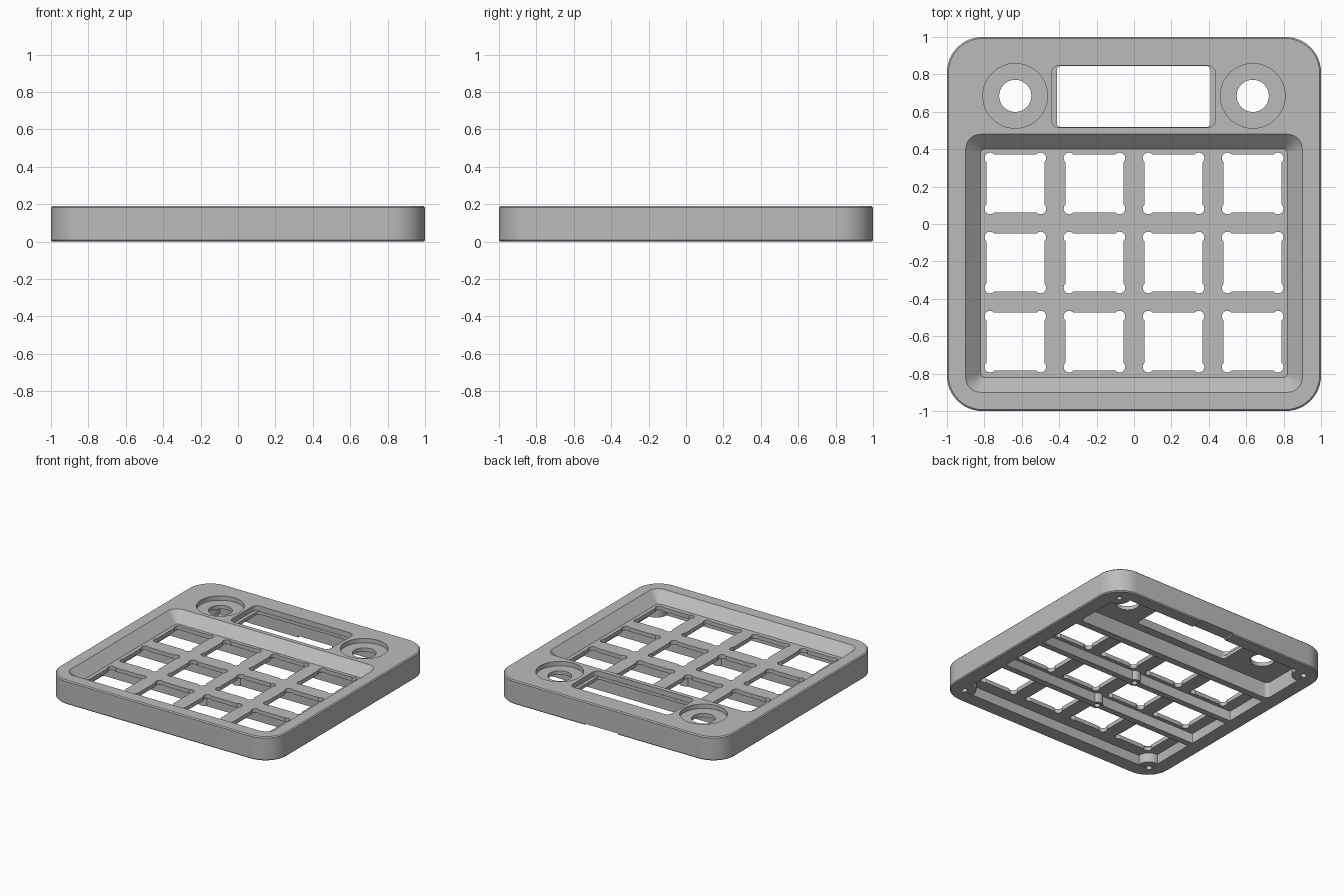
import bpy
import bmesh
from math import sin, cos, acos, pi, radians

cube = bpy.data.objects.get("Cube")
if cube:
    bpy.data.objects.remove(cube)

grey = bpy.data.materials.new("plain grey")
grey.use_nodes = True
GREY = (0.5, 0.5, 0.5, 1)
grey.diffuse_color = GREY
grey.node_tree.nodes["Principled BSDF"].inputs["Base Color"].default_value = GREY


# Outlines, all counter-clockwise
def rounded(x0, x1, y0, y1, r, n=8):
    pts = []
    corners = [(x1 - r, y1 - r), (x0 + r, y1 - r), (x0 + r, y0 + r), (x1 - r, y0 + r)]
    for q, (cx, cy) in enumerate(corners):
        for i in range(n + 1):
            a = (q + i / n) * pi / 2
            pts.append((cx + r * cos(a), cy + r * sin(a)))
    return pts


def circle(cx, cy, r, n=32):
    return [(cx + r * cos(2 * pi * i / n), cy + r * sin(2 * pi * i / n)) for i in range(n)]


def key_outline(cx, cy, half=0.155, c=0.135, r=0.03, n=8):
    # square with a round relief at each corner
    start = acos((half - c) / r)
    pts = []
    for q in range(4):
        turn = q * pi / 2
        px, py = c * (cos(turn) - sin(turn)), c * (sin(turn) + cos(turn))
        for i in range(n + 1):
            a = turn - start + (pi / 2 + 2 * start) * i / n
            pts.append((cx + px + r * cos(a), cy + py + r * sin(a)))
    return pts


def loft(bm, layers):
    rings = [[bm.verts.new((x, y, z)) for x, y in outline] for outline, z in layers]
    bm.faces.new(list(reversed(rings[0])))
    bm.faces.new(rings[-1])
    for low, high in zip(rings, rings[1:]):
        for i in range(len(low)):
            j = (i + 1) % len(low)
            bm.faces.new((low[i], low[j], high[j], high[i]))


def solid(name, lofts):
    bm = bmesh.new()
    for layers in lofts:
        loft(bm, layers)
    mesh = bpy.data.meshes.new(name)
    bm.to_mesh(mesh)
    bm.free()
    obj = bpy.data.objects.new(name, mesh)
    bpy.context.collection.objects.link(obj)
    mesh.materials.append(grey)
    return obj


def prism(outline, z0, z1):
    return [(outline, z0), (outline, z1)]


def combine(target, tool, operation):
    mod = target.modifiers.new(tool.name, "BOOLEAN")
    mod.operation = operation
    mod.solver = "EXACT"
    mod.object = tool
    deps = bpy.context.evaluated_depsgraph_get()
    mesh = bpy.data.meshes.new_from_object(target.evaluated_get(deps))
    target.modifiers.clear()
    target.data = mesh
    bpy.data.objects.remove(tool)


TOP, PLATE_TOP, PLATE_LOW, BELOW, ABOVE = 0.19, 0.11, 0.078, -0.1, 0.3
PITCH, KEY_Y, KNOB_X, KNOB_Y = 0.423, 0.217, 0.635, 0.685
rows = [KEY_Y - PITCH * i for i in range(3)]
columns = [PITCH * (i - 1.5) for i in range(4)]

# Outer case with softened rims
full = rounded(-1, 1, -1, 1, 0.19, 12)
inset = rounded(-0.992, 0.992, -0.992, 0.992, 0.182, 12)
case = solid("keypad_case", [[(inset, 0), (full, 0.008), (full, TOP - 0.008), (inset, TOP)]])


# Sloping key well, continued above the top
def well(grow):
    return rounded(-0.82 - grow, 0.82 + grow, -0.82 - grow, 0.4 + grow, 0.02 + 0.75 * grow)


combine(case, solid("well", [[(well(0), PLATE_TOP), (well(0.08), TOP), (well(0.09), TOP + 0.01)]]), "DIFFERENCE")

# Underside pockets, leaving ribs between the rows
rib = 0.025
pockets = []
edges = [0.42, rows[0] - PITCH / 2, rows[1] - PITCH / 2, -0.88 - rib]
for high, low in zip(edges, edges[1:]):
    pockets.append(prism(rounded(-0.88, 0.88, low + rib, high - rib, 0.01, 2), BELOW, PLATE_LOW))
pockets.append(prism(rounded(-0.88, 0.88, 0.45, 0.9, 0.03, 4), BELOW, 0.125))
combine(case, solid("pockets", pockets), "DIFFERENCE")

# Screw bosses in the corners and on the ribs
corners = [(sx * 0.87, sy * 0.87) for sx in (-1, 1) for sy in (-1, 1)]
centres = [(0, edges[1]), (0, edges[2])]
bosses = [prism(circle(x, y, 0.085), 0.003, 0.14 if y > 0 else 0.09) for x, y in corners]
bosses += [prism(circle(x, y, 0.045), 0.003, 0.09) for x, y in centres]
combine(case, solid("bosses", bosses), "UNION")
holes = [prism(circle(x, y, 0.022, 16), BELOW, 0.07) for x, y in corners + centres]
combine(case, solid("screw_holes", holes), "DIFFERENCE")

# Key openings
keys = [prism(key_outline(x, y), BELOW, ABOVE) for x in columns for y in rows]
combine(case, solid("key_openings", keys), "DIFFERENCE")

# Knob dishes and shaft holes
for name, r, z in (("dishes", 0.173, 0.155), ("shafts", 0.086, BELOW)):
    cut = [prism(circle(s * KNOB_X, KNOB_Y, r, 48), z, ABOVE) for s in (-1, 1)]
    combine(case, solid(name, cut), "DIFFERENCE")

# Display window with a ledge at each end
combine(case, solid("ledge", [prism(rounded(-0.44, 0.435, 0.515, 0.847, 0.04), 0.15, ABOVE)]), "DIFFERENCE")
combine(case, solid("window", [prism(rounded(-0.412, 0.408, 0.518, 0.844, 0.02), BELOW, ABOVE)]), "DIFFERENCE")

# Shallow cable notch at the back
combine(case, solid("notch", [prism(rounded(-0.1, 0.2, 0.8, 1.1, 0.01, 2), BELOW, 0.012)]), "DIFFERENCE")

bpy.context.view_layer.objects.active = case
case.select_set(True)
bpy.ops.object.shade_smooth_by_angle(angle=radians(30))
